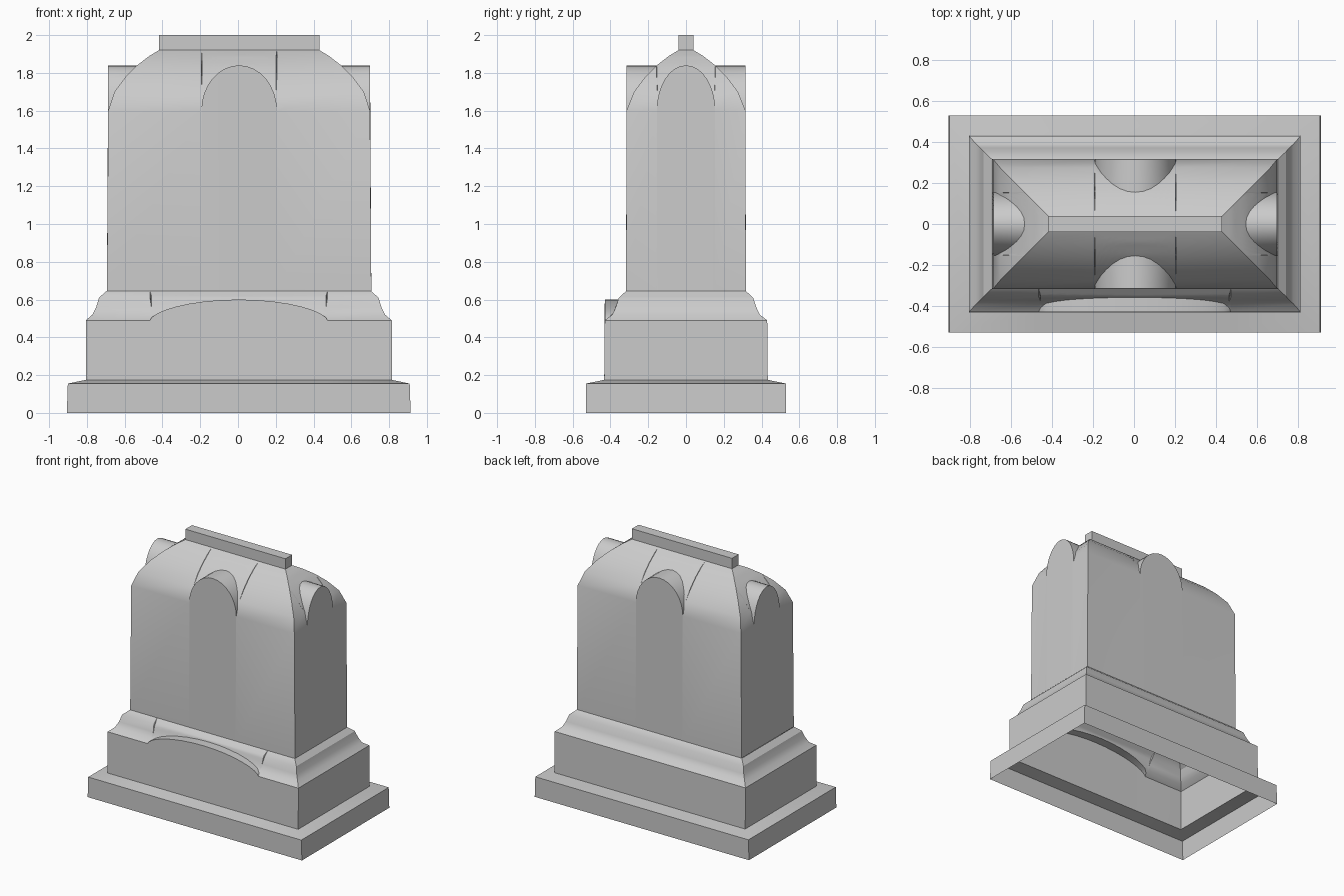
import bpy, bmesh, math

if "Cube" in bpy.data.objects:
    bpy.data.objects.remove(bpy.data.objects["Cube"])


def at(profile, z):
    """Half sizes of the rectangular section at height z."""
    for (x0, y0, z0), (x1, y1, z1) in zip(profile, profile[1:]):
        if z <= z1:
            t = max(0.0, (z - z0) / (z1 - z0))
            return x0 + (x1 - x0) * t, y0 + (y1 - y0) * t
    return profile[-1][:2]


def place(side, u, d):
    """Front, right, back, left: u runs along the side, d points outward."""
    return [(u, -d), (d, u), (-u, d), (-d, -u)][side]


def shell(name, lower, upper, arches, off=0.0, steps=10):
    """Open rectangular moulding; each side may carry an upright arch that
    stands on the top edge of the lower profile and runs back into the upper one.
    arches: side -> (half width, rise, power)"""
    bm = bmesh.new()
    foot = upper[0][2]
    ztop = upper[-1][2]
    for side in range(4):
        def halves(z):
            hx, hy = at(upper, z)
            return (hx, hy) if side % 2 == 0 else (hy, hx)

        cols = [(-9, 0), (9, 0)]
        if side in arches:
            w, rise, power = arches[side]
            n = 16
            mid = []
            for i in range(n + 1):
                s = math.sin(math.pi * (i / n - 0.5))
                mid.append((w * s, rise * max(0.0, 1 - s * s) ** power))
            cols = [cols[0]] + mid + [cols[1]]
        grid = []
        for u, lift in cols:
            pts = []

            def add(half, d, z):
                x, y = place(side, max(-half, min(half, u)), d)
                pts.append(bm.verts.new((x + off, y, z)))

            for hx, hy, z in lower:
                add(*((hx, hy) if side % 2 == 0 else (hy, hx)), z)
            face = halves(foot)
            za = foot + lift
            add(face[0], face[1], za)
            levels = [za + (ztop - za) * i / steps for i in range(steps + 1)]
            if lift < 1e-6:
                # keep the true moulding breaks away from the arches
                levels = [p[2] for p in upper]
                levels += [ztop] * (steps + 1 - len(levels))
            for z in levels:
                add(*halves(z), z)
            grid.append(pts)
        for a, b in zip(grid, grid[1:]):
            for i in range(len(a) - 1):
                bm.faces.new((a[i], b[i], b[i + 1], a[i + 1]))
    bmesh.ops.remove_doubles(bm, verts=bm.verts, dist=0.0005)
    bmesh.ops.dissolve_degenerate(bm, edges=bm.edges, dist=0.0005)
    finish(name, bm)


def finish(name, bm):
    me = bpy.data.meshes.new(name)
    bm.to_mesh(me)
    bm.free()
    ob = bpy.data.objects.new(name, me)
    bpy.context.collection.objects.link(ob)
    bpy.ops.object.select_all(action='DESELECT')
    ob.select_set(True)
    bpy.context.view_layer.objects.active = ob
    bpy.ops.object.shade_smooth_by_angle(angle=math.radians(32))


# Stepped base, with a low raised arch on the front only
shell("stepped_base",
      [(0.91, 0.53, 0), (0.905, 0.53, 0.155), (0.81, 0.433, 0.175)],
      [(0.81, 0.43, 0.49), (0.775, 0.39, 0.52), (0.755, 0.372, 0.56),
       (0.74, 0.355, 0.61), (0.70, 0.317, 0.645)],
      {0: (0.47, 0.11, 0.6)}, off=0.004)

# Upright shaft and curved roof, with an arched gable on all four sides
shell("shaft_and_roof",
      [(0.70, 0.317, 0.645)],
      [(0.693, 0.315, 1.6), (0.66, 0.275, 1.7), (0.60, 0.215, 1.78),
       (0.54, 0.155, 1.84), (0.475, 0.09, 1.89), (0.425, 0.04, 1.92)],
      {0: (0.20, 0.24, 0.5), 2: (0.20, 0.24, 0.5),
       1: (0.155, 0.24, 0.5), 3: (0.155, 0.24, 0.5)}, off=0.006)

# Ridge bar: four walls and a top, open underneath
bm = bmesh.new()
bmesh.ops.create_cube(bm, size=1)
for v in bm.verts:
    v.co = (v.co.x * 0.85 + 0.006, v.co.y * 0.08, 1.96 + v.co.z * 0.08)
bm.faces.ensure_lookup_table()
bmesh.ops.delete(bm, geom=[f for f in bm.faces if f.normal.z < -0.5],
                 context='FACES_ONLY')
finish("ridge_bar", bm)
